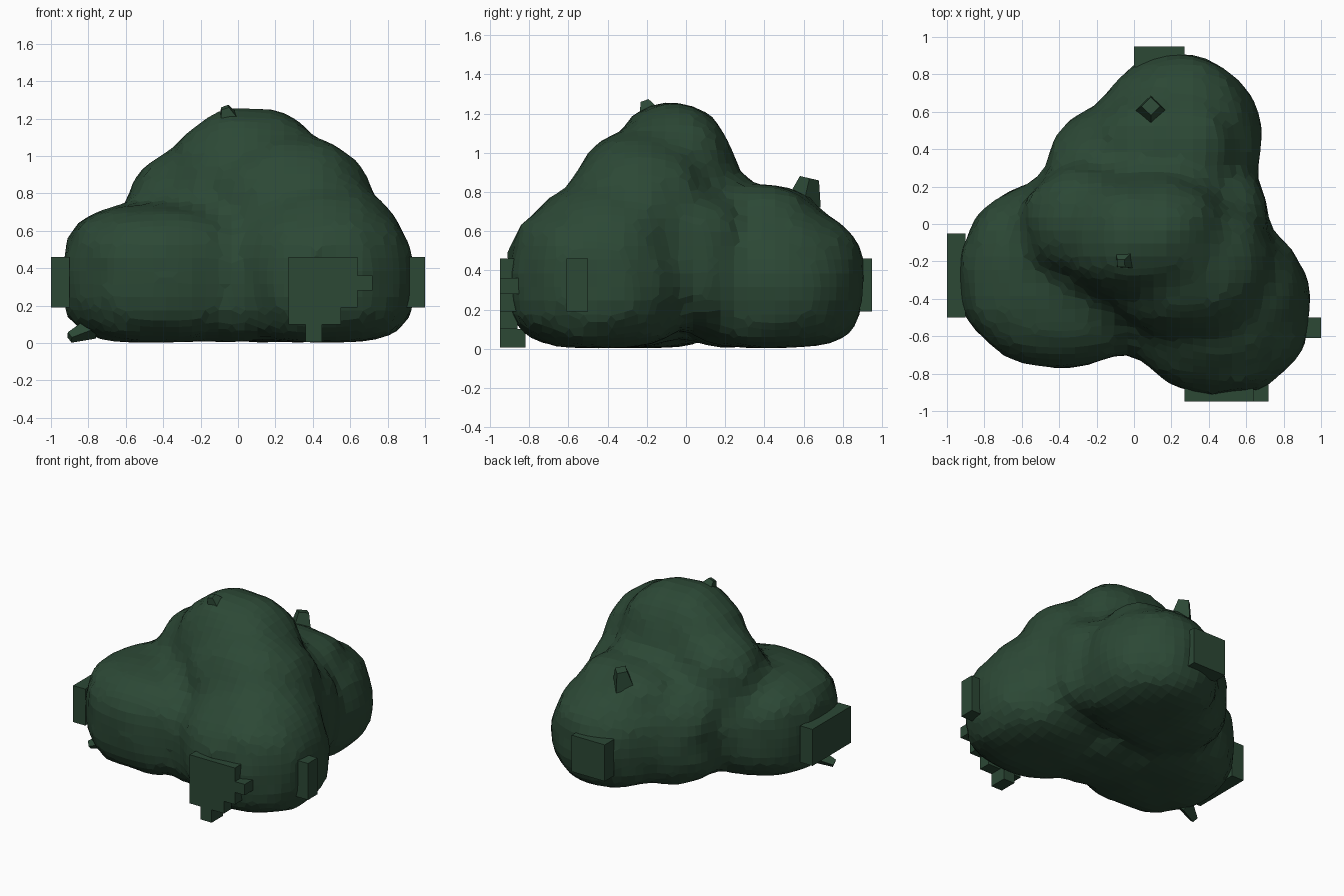
import bpy, bmesh
from mathutils import Vector, noise

cube = bpy.data.objects.get("Cube")
if cube:
    bpy.data.objects.remove(cube, do_unlink=True)

# One dark leaf colour
leaf = bpy.data.materials.new("dark leaf green")
leaf.use_nodes = True
GREEN = (0.025, 0.065, 0.036, 1)
leaf.diffuse_color = GREEN
leaf.node_tree.nodes["Principled BSDF"].inputs["Base Color"].default_value = GREEN


def finish(bm, name):
    mesh = bpy.data.meshes.new(name)
    bm.to_mesh(mesh)
    bm.free()
    mesh.materials.append(leaf)
    obj = bpy.data.objects.new(name, mesh)
    bpy.context.collection.objects.link(obj)
    return obj


def add_lobe(bm, centre, radii, plan, side):
    """A lumpy ellipsoid; plan and side set how boxy each outline is."""
    made = bmesh.ops.create_icosphere(bm, subdivisions=4, radius=1)
    for v in made["verts"]:
        d = v.co.normalized()
        power = side if d.z > 0 else 3.4  # squarer underside
        flat = (abs(d.x) ** plan + abs(d.y) ** plan) ** (1 / plan)
        size = (flat ** power + abs(d.z) ** power) ** (-1 / power)
        p = Vector([c + r * size * k for c, r, k in zip(centre, radii, d)])
        p += d * 0.025 * noise.noise(p * 7)
        p.z = max(p.z, 0.003)
        v.co = p


def boxes(name, parts):
    """Blocky stub made of boxes given by low and high corners."""
    bm = bmesh.new()
    for low, high in parts:
        low, high = Vector(low), Vector(high)
        made = bmesh.ops.create_cube(bm, size=1)
        for v in made["verts"]:
            v.co = (low + high) / 2 + v.co * (high - low)
    return finish(bm, name)


# Foliage: rounded lobes fused into a coarse faceted skin
lobes = [
    ((-0.40, -0.27, 0.37), (0.54, 0.50, 0.37), 2.15, 3.0),  # right lobe
    ((0.46, -0.45, 0.38), (0.48, 0.46, 0.38), 2.3, 2.6),    # front lobe
    ((0.23, 0.43, 0.36), (0.45, 0.48, 0.36), 2.05, 2.5),    # back lobe
    ((-0.03, 0.27, 0.39), (0.44, 0.38, 0.38), 2.2, 2.6),    # back lobe side
    ((0.16, 0.36, 0.50), (0.42, 0.37, 0.34), 2.2, 2.8),     # back lobe top
    ((0.40, 0.03, 0.48), (0.32, 0.30, 0.36), 2.2, 2.2),     # left fill
    ((0.06, -0.07, 0.74), (0.47, 0.36, 0.52), 2.3, 2.2),    # crown
    ((-0.23, 0.02, 0.67), (0.36, 0.30, 0.36), 2.3, 2.6),    # crown side
    ((0.28, -0.22, 0.62), (0.47, 0.40, 0.50), 2.2, 2.2),    # crown shoulder
    ((0.43, -0.40, 0.50), (0.44, 0.41, 0.37), 2.2, 2.2),    # front slope
    ((0.03, -0.32, 0.35), (0.35, 0.39, 0.34), 2.2, 2.4),    # inner fill
]
bm = bmesh.new()
for lobe in lobes:
    add_lobe(bm, *lobe)
foliage = finish(bm, "foliage")
remesh = foliage.modifiers.new("coarse skin", "REMESH")
remesh.mode = 'VOXEL'
remesh.voxel_size = 0.07
remesh.use_smooth_shade = False

# Flat stubs on the four sides
boxes("right_stub", [((-1, -0.50, 0.19), (-0.90, -0.05, 0.46))])
boxes("left_stub", [((0.90, -0.61, 0.19), (1, -0.50, 0.46))])
boxes("back_stub", [((0, 0.84, 0.19), (0.27, 0.95, 0.46))])
boxes("front_stub", [
    ((0.27, -0.95, 0.10), (0.55, -0.86, 0.46)),
    ((0.55, -0.95, 0.19), (0.64, -0.86, 0.46)),
    ((0.64, -0.95, 0.28), (0.72, -0.84, 0.36)),
    ((0.36, -0.95, 0.005), (0.45, -0.82, 0.10)),
])


def tuft(name, base, tip, wide, narrow):
    """Small tapered twig."""
    base, tip = Vector(base), Vector(tip)
    bm = bmesh.new()
    made = bmesh.ops.create_cone(bm, cap_ends=True, segments=4, radius1=wide,
                                 radius2=narrow, depth=(tip - base).length)
    turn = (tip - base).to_track_quat('Z', 'Y')
    for v in made["verts"]:
        v.co = (base + tip) / 2 + turn @ v.co
    finish(bm, name)


tuft("crown_tuft", (-0.03, -0.17, 1.15), (-0.07, -0.21, 1.26), 0.10, 0.03)
tuft("back_tuft", (0.09, 0.60, 0.74), (0.09, 0.63, 0.87), 0.09, 0.05)
tuft("corner_tuft", (-0.78, -0.40, 0.08), (-0.90, -0.45, 0.03), 0.06, 0.03)
